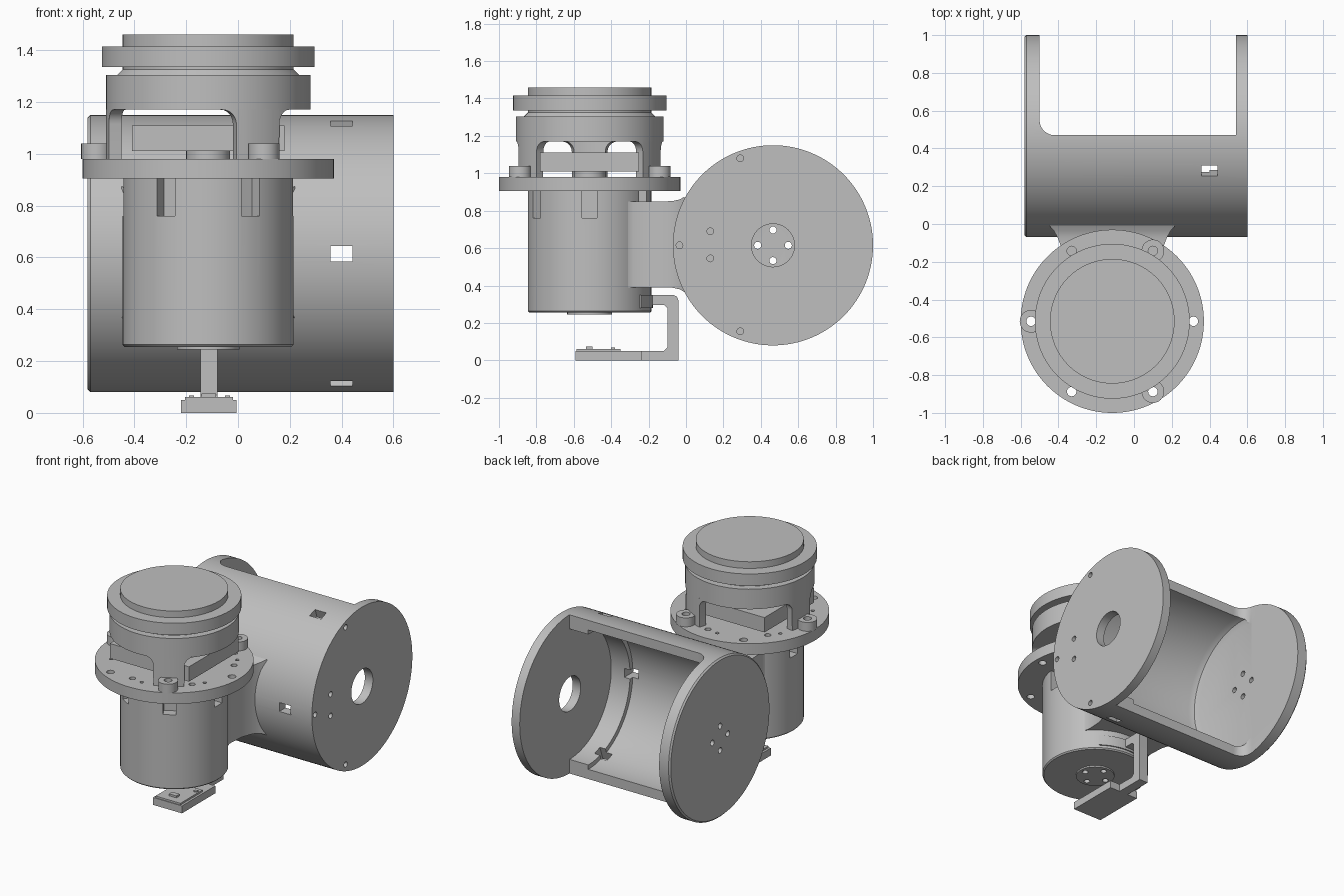
import bpy, bmesh, math
from mathutils import Matrix, Vector

cube = bpy.data.objects.get("Cube")
if cube:
    bpy.data.objects.remove(cube, do_unlink=True)

# Single grey finish
grey = bpy.data.materials.new("matte_grey")
grey.use_nodes = True
tone = (0.52, 0.52, 0.52, 1)
grey.diffuse_color = tone
grey.node_tree.nodes["Principled BSDF"].inputs["Base Color"].default_value = tone

MX, MY = -0.115, -0.515      # motor axis
DY, DZ = 0.465, 0.615        # drum axis
TO_X = Matrix(((0, 0, 1), (1, 0, 0), (0, 1, 0))).to_4x4()


def finish(name, bm, matrix=None):
    if matrix:
        bm.transform(matrix)
    bmesh.ops.recalc_face_normals(bm, faces=bm.faces)
    mesh = bpy.data.meshes.new(name)
    bm.to_mesh(mesh)
    bm.free()
    mesh.materials.append(grey)
    obj = bpy.data.objects.new(name, mesh)
    bpy.context.collection.objects.link(obj)
    return obj


def loft(name, rings, matrix=None, closed=False):
    """Skin a list of point rings; cap the ends."""
    bm = bmesh.new()
    vs = [[bm.verts.new(p) for p in ring] for ring in rings]
    n = len(vs[0])
    for a, b in zip(vs, vs[1:]):
        for i in range(n):
            j = (i + 1) % n
            bm.faces.new((a[i], a[j], b[j], b[i]))
    if closed:
        for i in range(n):
            j = (i + 1) % n
            bm.faces.new((vs[-1][i], vs[-1][j], vs[0][j], vs[0][i]))
    else:
        bm.faces.new(vs[0])
        bm.faces.new(vs[-1])
    return finish(name, bm, matrix)


def turned(name, profile, x=MX, y=MY, matrix=None, sides=96):
    """Solid turned from (radius, height) points."""
    rings = [[(r * math.cos(i * math.tau / sides), r * math.sin(i * math.tau / sides), h)
              for i in range(sides)] for r, h in profile]
    return loft(name, rings, matrix or Matrix.Translation((x, y, 0)))


def rod(name, r, lo, hi, x=MX, y=MY, sides=32):
    return turned(name, [(r, lo), (r, hi)], x, y, sides=sides)


def drum_rod(name, profile, y=DY, z=DZ, sides=128):
    return turned(name, profile, matrix=Matrix.Translation((0, y, z)) @ TO_X, sides=sides)


def box(name, lo, hi, matrix=None):
    x0, y0, z0 = lo
    x1, y1, z1 = hi
    return loft(name, [[(x0, y0, z), (x1, y0, z), (x1, y1, z), (x0, y1, z)] for z in (z0, z1)], matrix)


def arc_wall(name, angle, r0, r1, columns, top):
    """Curved wall from (degrees, bottom height) columns."""
    rings = []
    for t, low in columns:
        a = math.radians(angle + t)
        c, s = math.cos(a), math.sin(a)
        rings.append([(MX + r * c, MY + r * s, h)
                      for r, h in ((r0, low), (r1, low), (r1, top), (r0, top))])
    return loft(name, rings)


def cut(target, cutters):
    for c in cutters:
        c.hide_render = True
        m = target.modifiers.new("cut", "BOOLEAN")
        m.operation, m.solver, m.object = "DIFFERENCE", "EXACT", c
    dg = bpy.context.evaluated_depsgraph_get()
    mesh = bpy.data.meshes.new_from_object(target.evaluated_get(dg))
    target.modifiers.clear()
    target.data = mesh
    for c in cutters:
        bpy.data.objects.remove(c, do_unlink=True)


def polar(angle, r):
    a = math.radians(angle)
    return MX + r * math.cos(a), MY + r * math.sin(a)


# Drum: solid cylinder, hollowed and opened at the back
R = 0.535
drum = drum_rod("drum_housing", [(R - 0.01, -0.58), (R, -0.57), (R, 0.60)])
inner = drum_rod("cutter", [(0.42, -0.5), (0.455, -0.485), (0.47, -0.45), (0.47, 0.40),
                            (0.44, 0.40), (0.44, 0.54)])
corner = [(-0.42 - 0.08 * math.cos(k * math.pi / 16), 0.55 - 0.08 * math.sin(k * math.pi / 16))
          for k in range(9)]
outline = [(-0.5, 1.2)] + corner + [(0.54, 0.47), (0.54, 1.2)]
opening = loft("cutter", [[(x, y, z) for x, y in outline] for z in (-0.2, 1.5)])
cutters = [inner, opening]
# right plate holes
cutters.append(drum_rod("cutter", [(0.115, 0.5), (0.115, 0.7)], sides=48))
for y, z in ((0.29, 1.08), (0.29, 0.155), (-0.035, DZ), (0.13, 0.69), (0.13, 0.545)):
    cutters.append(drum_rod("cutter", [(0.018, 0.57), (0.018, 0.7)], y, z, 16))
# left plate bolt holes
for dy, dz in ((0.082, 0), (-0.082, 0), (0, 0.082), (0, -0.082)):
    cutters.append(drum_rod("cutter", [(0.019, -0.7), (0.019, -0.45)], DY + dy, DZ + dz, 16))
# shell slots
for angle in (-70, 0, 70):
    spin = Matrix.Translation((0, DY, DZ)) @ Matrix.Rotation(math.radians(angle), 4, "X")
    cutters.append(box("cutter", (0.357, -0.6, -0.03), (0.442, -0.4, 0.03), spin))
cut(drum, cutters)

# Neck with flared ends
sections = ((-0.40, 0.275, 0.23), (-0.335, 0.275, 0.23), (-0.315, 0.26, 0.23), (-0.28, 0.25, 0.23),
            (-0.17, 0.255, 0.23), (-0.11, 0.275, 0.23), (-0.07, 0.29, 0.232),
            (-0.035, 0.31, 0.24), (-0.007, 0.335, 0.255))
loft("neck", [[(MX + sx * w, y, 0.62 + sz * h) for sx, sz in ((-1, -1), (1, -1), (1, 1), (-1, 1))]
              for y, w, h in sections])

# Motor can with slots round its top
motor = turned("motor_can", [(0.12, 0.245), (0.12, 0.255), (0.322, 0.255), (0.33, 0.263), (0.33, 0.906)])
cutters = []
for k in range(6):
    spin = Matrix.Translation((MX, MY, 0)) @ Matrix.Rotation(k * math.pi / 3, 4, "Z")
    cutters.append(box("cutter", (0.27, -0.04, 0.76), (0.4, 0.04, 0.92), spin))
for k in range(4):
    cutters.append(rod("cutter", 0.019, 0.2, 0.28, *polar(90 * k, 0.082), sides=16))
cut(motor, cutters)

# Flange and three screw bosses
flange = rod("flange", 0.485, 0.905, 0.98, sides=128)
cutters = [rod("cutter", 0.025, 0.88, 1.0, *polar(a, 0.43), sides=20) for a in range(0, 360, 60)]
for a in range(0, 360, 60):
    cutters.append(rod("cutter", 0.02, 0.95, 1.0, *polar(a + 22, 0.375), sides=16))
    cutters.append(rod("cutter", 0.012, 0.95, 1.0, *polar(a + 34, 0.385), sides=12))
cut(flange, cutters)
for n, a in enumerate((60, 180, 300), 1):
    boss = rod(f"screw_boss_{n}", 0.06, 0.979, 1.04, *polar(a, 0.43), sides=40)
    cut(boss, [rod("cutter", 0.025, 0.9, 1.1, *polar(a, 0.43), sides=20)])

# Scanner legs with arched tops
arch = [(14 + 8 * (1 - math.cos(p)), 1.115 + 0.055 * math.sin(p))
        for p in (k * math.pi / 12 for k in range(7))]
half = [(4, 0.98), (9, 0.98), (13.9, 0.98)] + arch
columns = [(-t, z) for t, z in reversed(half)] + half
for n, a in enumerate((60, 180, 300), 1):
    arc_wall(f"scanner_leg_{n}", a, 0.345, 0.395, columns, 1.175)

# Scanner head, its inner block and spindle
turned("scanner_head", [(0.395, 1.17), (0.395, 1.305), (0.35, 1.305), (0.33, 1.325), (0.33, 1.335),
                        (0.41, 1.335), (0.41, 1.415), (0.33, 1.415), (0.33, 1.46)])
box("scanner_block", (-0.41, -0.78, 1.01), (0.18, -0.25, 1.11))
rod("spindle", 0.085, 0.975, 1.015)

# Camera bracket under the neck
arc_wall("bracket_pad", 90, 0.32, 0.338, [(t, 0.28) for t in range(-36, 37, 6)], 0.35)
path = [(-0.21, 0.295), (-0.115, 0.295), (-0.1, 0.28), (-0.1, 0.07), (-0.12, 0.05), (-0.24, 0.05),
        (-0.24, 0), (-0.04, 0), (-0.04, 0.32), (-0.049, 0.341), (-0.07, 0.35), (-0.21, 0.35)]
loft("camera_bracket", [[(x, y, z) for y, z in path] for x in (-0.145, -0.08)])

# Camera board with small components
box("camera_body", (-0.22, -0.59, 0), (-0.005, -0.235, 0.05))
box("camera_board", (-0.205, -0.585, 0.049), (-0.02, -0.35, 0.062))
box("camera_chip", (-0.14, -0.535, 0.06), (-0.085, -0.5, 0.075))
for n, x in enumerate((-0.19, -0.05), 1):
    box(f"camera_stud_{n}", (x, -0.4, 0.06), (x + 0.02, -0.38, 0.068))

# Smooth round surfaces, keep edges crisp
bpy.ops.object.select_all(action="DESELECT")
for obj in bpy.context.collection.objects:
    if obj.type == "MESH" and obj.data.materials and obj.data.materials[0] == grey:
        obj.select_set(True)
        bpy.context.view_layer.objects.active = obj
bpy.ops.object.shade_smooth_by_angle(angle=math.radians(30))
